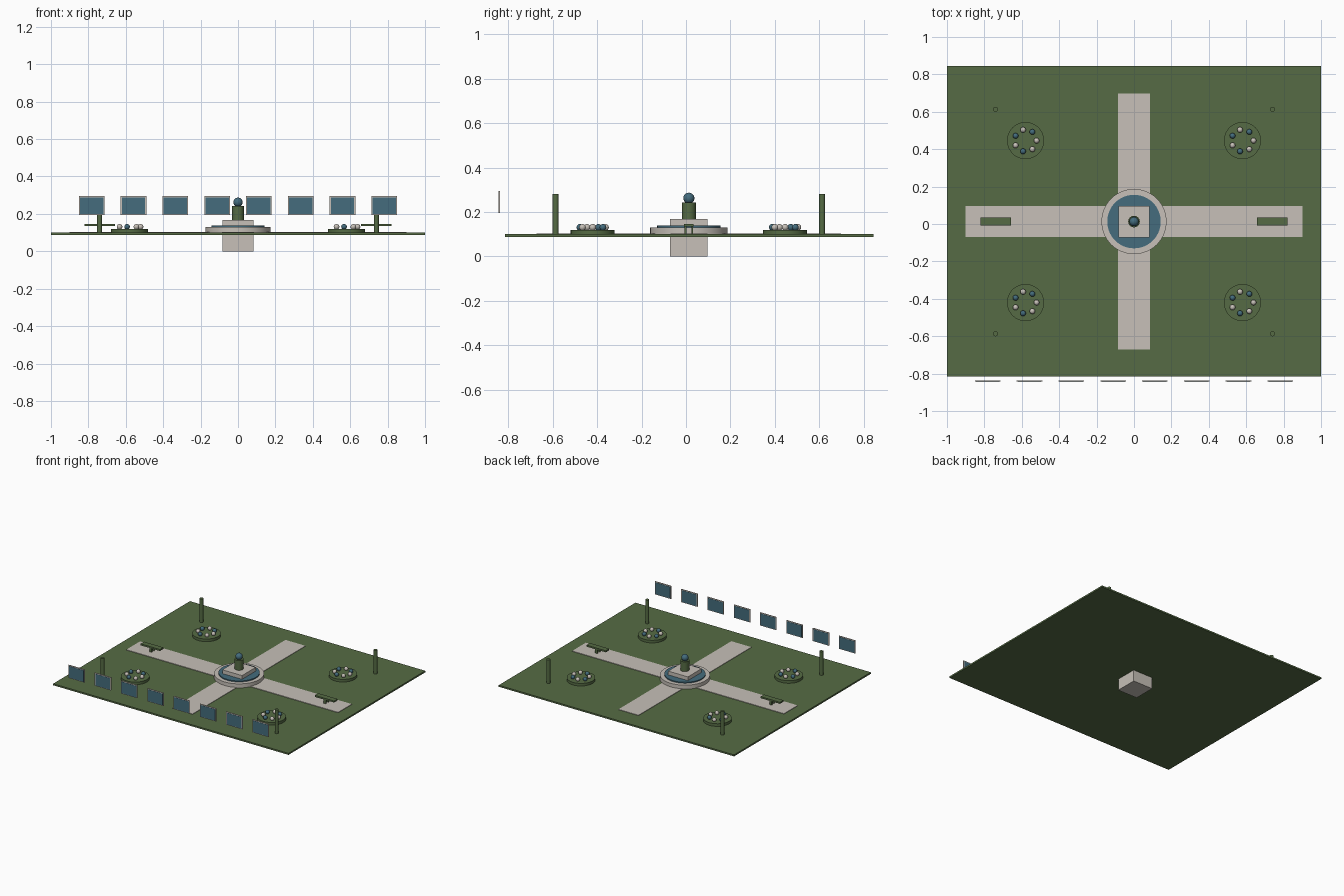
import bpy
import math

if "Cube" in bpy.data.objects:
    bpy.data.objects.remove(bpy.data.objects["Cube"], do_unlink=True)


def material(name, rgb):
    m = bpy.data.materials.new(name)
    m.use_nodes = True
    m.diffuse_color = (*rgb, 1)
    m.node_tree.nodes["Principled BSDF"].inputs["Base Color"].default_value = (*rgb, 1)
    return m


GREEN = material("garden green", (0.092, 0.148, 0.058))
STONE = material("pale stone", (0.57, 0.53, 0.48))
BLUE = material("slate blue", (0.058, 0.15, 0.205))
CY = 0.013  # garden centre line


def finish(name, mat, smooth=False):
    ob = bpy.context.object
    ob.name = name
    ob.data.materials.append(mat)
    if smooth:
        bpy.ops.object.shade_smooth_by_angle()
    return ob


def box(name, mat, x, y, z0, z1, sx, sy):
    bpy.ops.mesh.primitive_cube_add(size=1, location=(x, y, (z0 + z1) / 2))
    bpy.context.object.scale = (sx, sy, z1 - z0)
    bpy.ops.object.transform_apply(location=False, rotation=False, scale=True)
    return finish(name, mat)


def disc(name, mat, x, y, z0, z1, r, sides=48):
    bpy.ops.mesh.primitive_cylinder_add(vertices=sides, radius=r, depth=z1 - z0,
                                        location=(x, y, (z0 + z1) / 2))
    return finish(name, mat, True)


def ball(name, mat, x, y, z, r):
    bpy.ops.mesh.primitive_uv_sphere_add(segments=20, ring_count=12, radius=r,
                                         location=(x, y, z))
    return finish(name, mat, True)


# Lawn and crossing paths
box("lawn", GREEN, 0, 0.015, 0.088, 0.1, 2, 1.66)
box("long_path", STONE, 0, CY, 0.095, 0.104, 1.8, 0.166)
box("cross_path", STONE, 0, CY, 0.095, 0.1035, 0.17, 1.37)

# Central fountain, plinth and statue
disc("fountain_basin", STONE, 0, CY, 0.1, 0.131, 0.174, 64)
disc("fountain_water", BLUE, 0, CY, 0.12, 0.139, 0.143, 64)
box("plinth", STONE, 0, CY, 0, 0.168, 0.168, 0.168)
disc("statue_body", GREEN, 0, CY, 0.168, 0.243, 0.031, 32)
ball("statue_head", BLUE, 0, CY, 0.262, 0.025)

for sx, side in ((1, "left"), (-1, "right")):
    # Bench on the long path
    bx = 0.74 * sx
    box(f"bench_seat_{side}", GREEN, bx, CY, 0.134, 0.146, 0.164, 0.042)
    for k in (-1, 1):
        box(f"bench_leg_{side}", GREEN, bx, CY + 0.015 * k, 0.1, 0.135, 0.02, 0.008)

    for sy, end in ((1, "back"), (-1, "front")):
        # Lamp post
        disc(f"lamp_post_{end}_{side}", GREEN, bx, CY + 0.6 * sy, 0.1, 0.281, 0.0135, 20)
        # Round flower bed with a ring of blooms
        fx, fy = 0.58 * sx, CY + 0.433 * sy
        disc(f"flower_bed_{end}_{side}", GREEN, fx, fy, 0.1, 0.12, 0.099)
        for i in range(7):
            a = math.tau * i / 7
            ball(f"bloom_{end}_{side}", BLUE if i % 2 else STONE,
                 fx + 0.059 * math.cos(a), fy + 0.059 * math.sin(a), 0.131, 0.015)

# Row of framed panels along the front edge
for i in range(8):
    px = (i - 3.5) * 0.2235
    box("panel_frame", STONE, px, -0.8405, 0.195, 0.295, 0.137, 0.005)
    box("panel_face", BLUE, px, -0.8405, 0.2, 0.288, 0.125, 0.008)
